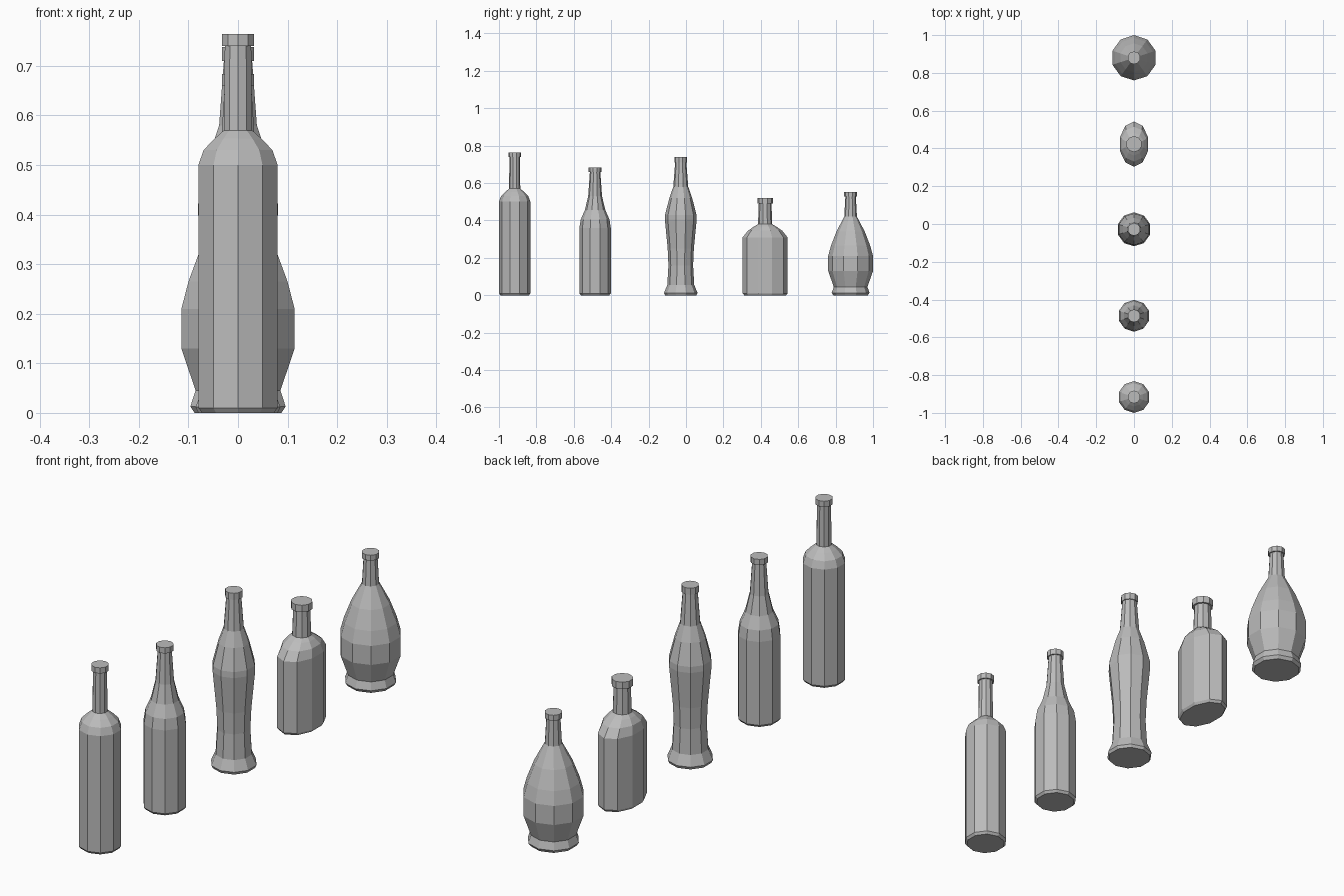
import bpy
import bmesh
import math

cube = bpy.data.objects.get("Cube")
if cube:
    bpy.data.objects.remove(cube, do_unlink=True)

SIDES = 10

glass = bpy.data.materials.new("grey glass")
glass.use_nodes = True
grey = (0.5, 0.5, 0.5, 1)
glass.diffuse_color = grey
glass.node_tree.nodes["Principled BSDF"].inputs["Base Color"].default_value = grey


def bottle(name, y, profile):
    """Loft ten-sided rings; each is (radius, z) or (x radius, z, y radius)."""
    bm = bmesh.new()
    rings = []
    for rx, z, *rest in profile:
        ry = rest[0] if rest else rx
        ring = []
        for i in range(SIDES):
            a = math.pi / 2 + math.tau * i / SIDES
            ring.append(bm.verts.new((rx * math.cos(a), ry * math.sin(a), z)))
        rings.append(ring)
    for low, high in zip(rings, rings[1:]):
        for i in range(SIDES):
            j = (i + 1) % SIDES
            bm.faces.new((low[i], low[j], high[j], high[i]))
    bm.faces.new(rings[0][::-1])
    bm.faces.new(rings[-1])
    bm.normal_update()
    mesh = bpy.data.meshes.new(name)
    bm.to_mesh(mesh)
    bm.free()
    mesh.materials.append(glass)
    obj = bpy.data.objects.new(name, mesh)
    obj.location.y = y
    bpy.context.collection.objects.link(obj)


def lip(neck, cap, low, top):
    """Neck end and the wider rim around the mouth."""
    return [(neck, low), (cap, low), (cap, top)]


# Tall straight bottle with round shoulders
bottle("tall_bottle", -0.916, [
    (0.076, 0), (0.084, 0.01), (0.084, 0.5), (0.073, 0.53),
    (0.05, 0.553), (0.03, 0.57)] + lip(0.028, 0.034, 0.74, 0.764))

# Bottle with long sloping shoulders
bottle("sloped_bottle", -0.486, [
    (0.076, 0), (0.084, 0.01), (0.084, 0.36), (0.077, 0.405),
    (0.055, 0.455), (0.037, 0.53)] + lip(0.028, 0.034, 0.66, 0.684))

# Waisted bottle with a flared foot
bottle("waisted_bottle", -0.028, [
    (0.084, 0), (0.09, 0.012), (0.072, 0.055), (0.066, 0.16), (0.07, 0.25),
    (0.085, 0.405), (0.084, 0.43), (0.061, 0.52),
    (0.04, 0.58)] + lip(0.03, 0.034, 0.71, 0.738))

# Flat oval flask with a round neck
bottle("oval_flask", 0.423, [
    (0.072, 0, 0.112), (0.078, 0.01, 0.12), (0.078, 0.31, 0.12),
    (0.07, 0.345, 0.092), (0.052, 0.367, 0.06),
    (0.038, 0.38)] + lip(0.034, 0.042, 0.49, 0.519))

# Pear-shaped decanter on a foot
bottle("pear_decanter", 0.88, [
    (0.092, 0), (0.101, 0.013), (0.09, 0.045), (0.12, 0.13), (0.12, 0.21),
    (0.105, 0.265), (0.076, 0.34),
    (0.034, 0.42)] + lip(0.028, 0.034, 0.528, 0.551))
